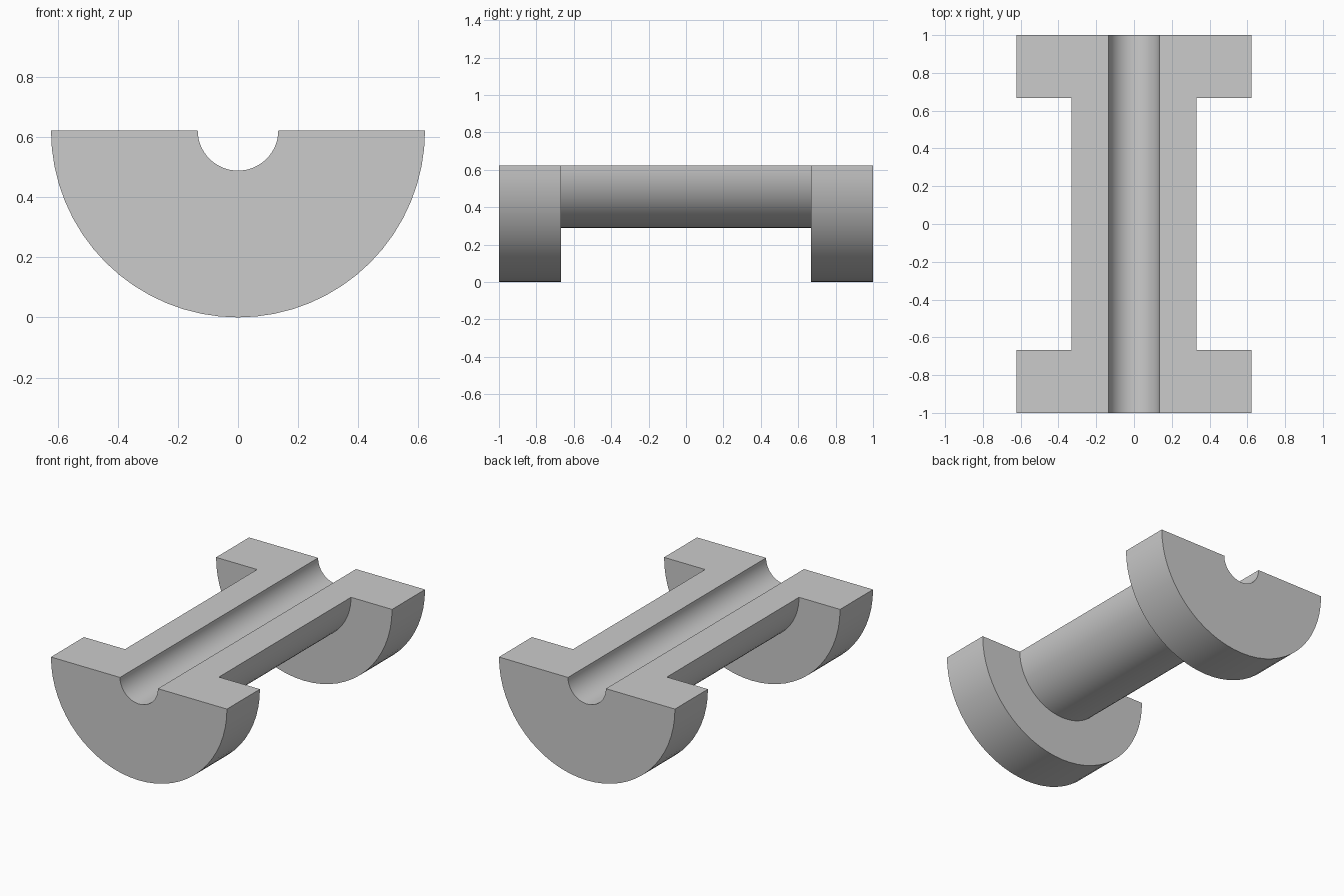
import bpy
import bmesh
from math import cos, sin, pi, radians

cube = bpy.data.objects.get("Cube")
if cube:
    bpy.data.objects.remove(cube, do_unlink=True)

FLANGE_R, HUB_R, BORE_R = 0.622, 0.332, 0.134
END_Y, STEP_Y = 1.0, 0.667
SEGMENTS = 32

# Plain grey material
grey = bpy.data.materials.new("plain grey")
grey.use_nodes = True
colour = (0.6, 0.6, 0.6, 1)
grey.diffuse_color = colour
grey.node_tree.nodes["Principled BSDF"].inputs["Base Color"].default_value = colour

# Closed spool section as (radius, y)
half = [(BORE_R, END_Y), (FLANGE_R, END_Y), (FLANGE_R, STEP_Y), (HUB_R, STEP_Y)]
section = half + [(r, -y) for r, y in reversed(half)]

# Sweep the section through the lower half turn around the y axis
bm = bmesh.new()
rings = []
for i in range(SEGMENTS + 1):
    a = pi + pi * i / SEGMENTS
    rings.append([bm.verts.new((r * cos(a), y, FLANGE_R + r * sin(a)))
                  for r, y in section])
n = len(section)
for near, far in zip(rings, rings[1:]):
    for j in range(n):
        k = (j + 1) % n
        bm.faces.new((near[j], near[k], far[k], far[j]))

# Flat split faces on top
for ring in (rings[0], rings[-1]):
    bm.faces.new(ring)
bmesh.ops.recalc_face_normals(bm, faces=bm.faces)

mesh = bpy.data.meshes.new("half_spool")
bm.to_mesh(mesh)
bm.free()
mesh.materials.append(grey)
spool = bpy.data.objects.new("half_spool", mesh)
bpy.context.collection.objects.link(spool)

# Smooth curved walls, sharp rims
bpy.ops.object.select_all(action='DESELECT')
spool.select_set(True)
bpy.context.view_layer.objects.active = spool
bpy.ops.object.shade_smooth_by_angle(angle=radians(30))
